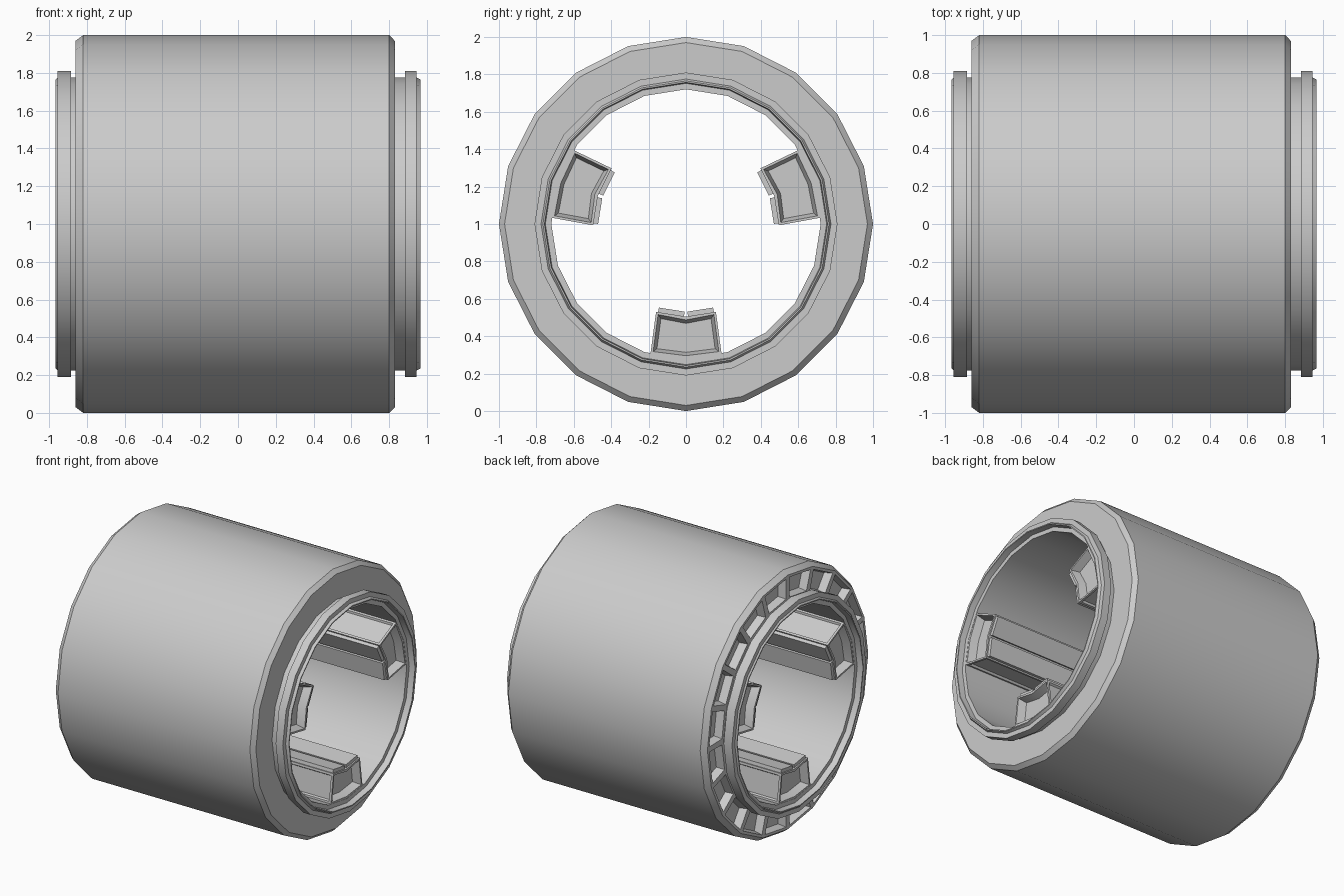
import bpy, bmesh
from math import sin, cos, pi, radians
from mathutils import Matrix

if "Cube" in bpy.data.objects:
    bpy.data.objects.remove(bpy.data.objects["Cube"])

SIDES = 20
AXIS = Matrix.Translation((0, 0, 1))


def finish(bm, name, matrix):
    me = bpy.data.meshes.new(name)
    bm.to_mesh(me)
    bm.free()
    ob = bpy.data.objects.new(name, me)
    bpy.context.collection.objects.link(ob)
    ob.matrix_world = matrix
    bpy.ops.object.select_all(action='DESELECT')
    bpy.context.view_layer.objects.active = ob
    ob.select_set(True)
    bpy.ops.object.shade_smooth_by_angle(angle=radians(28))
    return ob


def panel(bm, faces, border, taper, depth):
    """Inset each face by a flat border, then push it in (or out)."""
    bmesh.ops.inset_individual(bm, faces=faces, thickness=border, depth=0)
    bmesh.ops.inset_individual(bm, faces=faces, thickness=taper, depth=depth,
                               use_even_offset=True)


# Drum: closed (x, radius) profile revolved about the x axis
profile = [(-.92, .72), (-.92, .752), (-.965, .757), (-.965, .765), (-.955, .775),
           (-.955, .81), (-.885, .81), (-.885, .775), (-.86, .775),
           (-.86, .97), (-.82, 1), (.80, 1), (.83, .97), (.83, .775),
           (.885, .775), (.885, .81), (.945, .81), (.945, .775),
           (.965, .765), (.965, .757), (.92, .752), (.92, .72)]
bm = bmesh.new()
rings = []
for i in range(SIDES):
    a = 2 * pi * i / SIDES
    rings.append([bm.verts.new((x, r * cos(a), r * sin(a))) for x, r in profile])
n = len(profile)
pocket_faces = []
for i in range(SIDES):
    p, q = rings[i], rings[(i + 1) % SIDES]
    for j in range(n):
        k = (j + 1) % n
        f = bm.faces.new((p[j], p[k], q[k], q[j]))
        if j == 8:
            pocket_faces.append(f)
bmesh.ops.recalc_face_normals(bm, faces=bm.faces[:])
# Ring of pockets in the left end face
panel(bm, pocket_faces, .03, .012, -.06)
finish(bm, "drum", AXIS)


# Inner rails: hollow-ended bars with two raised strips
def rail(name, angle):
    section = [(-.19, -.693), (0, -.722), (.19, -.693),
               (.16, -.47), (0, -.495), (-.16, -.47)]
    bm = bmesh.new()
    a, b = [[bm.verts.new((x, y, z)) for y, z in section] for x in (-.918, .918)]
    ends = [bm.faces.new(a), bm.faces.new(b)]
    walls = []
    for i in range(6):
        k = (i + 1) % 6
        walls.append(bm.faces.new((a[i], a[k], b[k], b[i])))
    bmesh.ops.recalc_face_normals(bm, faces=bm.faces[:])
    panel(bm, ends, .018, .018, -.06)
    panel(bm, [walls[2], walls[5]], .025, .008, -.015)
    panel(bm, [walls[3], walls[4]], .015, .001, .025)
    finish(bm, name, AXIS @ Matrix.Rotation(radians(angle), 4, 'X'))


for name, angle in (("rail_bottom", 0), ("rail_back", 108), ("rail_front", -108)):
    rail(name, angle)
